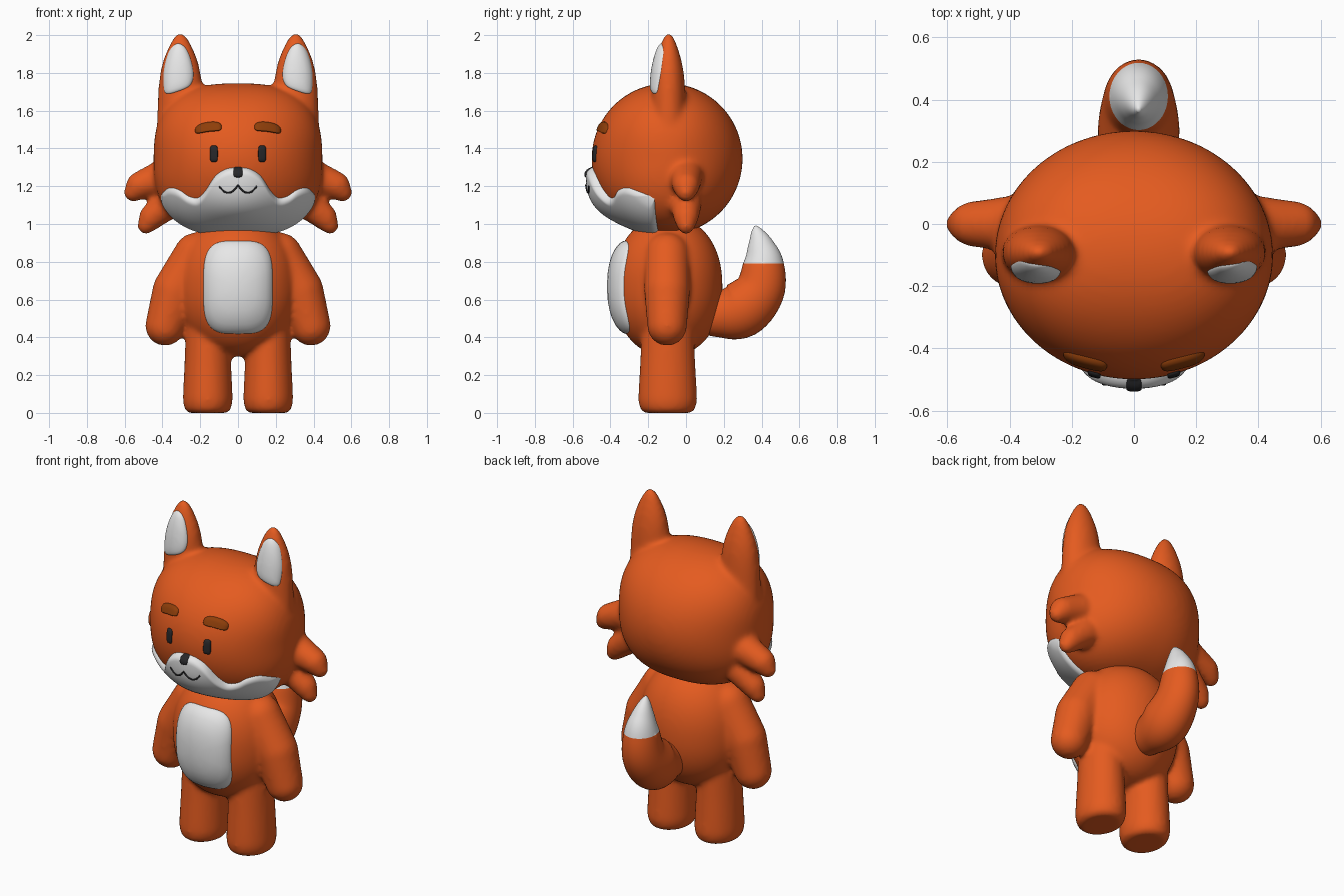
import bpy
import bmesh
from math import sin, cos, asin, acos, exp, sqrt, pi, copysign
from mathutils import Vector
from mathutils.bvhtree import BVHTree

default_cube = bpy.data.objects.get("Cube")
if default_cube:
    bpy.data.objects.remove(default_cube, do_unlink=True)


def material(name, red, green, blue):
    mat = bpy.data.materials.new(name)
    mat.use_nodes = True
    mat.diffuse_color = (red, green, blue, 1)
    shader = next(n for n in mat.node_tree.nodes if n.type == "BSDF_PRINCIPLED")
    shader.inputs["Base Color"].default_value = (red, green, blue, 1)
    shader.inputs["Roughness"].default_value = 0.6
    return mat


orange = material("orange_fur", 0.78, 0.105, 0.014)
white = material("white_fur", 0.8, 0.8, 0.8)
brown = material("brown_brow", 0.27, 0.048, 0.003)
black = material("black", 0.02, 0.02, 0.022)


# ---------- helpers ----------
def finish(name, bm, *mats):
    bmesh.ops.recalc_face_normals(bm, faces=bm.faces)
    mesh = bpy.data.meshes.new(name)
    bm.to_mesh(mesh)
    bm.free()
    for mat in mats:
        mesh.materials.append(mat)
    for poly in mesh.polygons:
        poly.use_smooth = True
    obj = bpy.data.objects.new(name, mesh)
    bpy.context.collection.objects.link(obj)
    return obj


def fuse(obj, iterations):
    """Melt overlapping solids into one soft skin and apply the result."""
    remesh = obj.modifiers.new("fuse", "REMESH")
    remesh.mode = "VOXEL"
    remesh.voxel_size = 0.014
    soften = obj.modifiers.new("soften", "SMOOTH")
    soften.factor = 0.5
    soften.iterations = iterations
    graph = bpy.context.evaluated_depsgraph_get()
    mesh = bpy.data.meshes.new_from_object(obj.evaluated_get(graph))
    obj.modifiers.clear()
    obj.data = mesh
    mesh.materials.clear()
    mesh.materials.append(orange)
    for poly in mesh.polygons:
        poly.use_smooth = True
        poly.material_index = 0


def spline(points, steps, closed=False):
    """Catmull-Rom samples through the points."""
    pts = [Vector(p) for p in points]
    n = len(pts)
    pick = (lambda i: pts[i % n]) if closed else (lambda i: pts[max(0, min(n - 1, i))])
    out = []
    for i in range(n if closed else n - 1):
        a, b, c, d = (pick(i + k) for k in (-1, 0, 1, 2))
        for s in range(steps):
            t = s / steps
            out.append(b + (c - a) * (t / 2) + (a * 2 - b * 5 + c * 4 - d) * (t * t / 2)
                       + (b * 3 - a - c * 3 + d) * (t ** 3 / 2))
    if not closed:
        out.append(pts[-1])
    return out


def loft(bm, rings):
    """Skin closed rings of equal length and cap both ends."""
    rows = [[bm.verts.new(p) for p in ring] for ring in rings]
    for low, high in zip(rows, rows[1:]):
        for i in range(len(low)):
            bm.faces.new((low[i - 1], low[i], high[i], high[i - 1]))
    bm.faces.new(rows[0][::-1])
    bm.faces.new(rows[-1])


def turned(bm, x, y, rx, ry, profile):
    """Upright elliptical solid from (height, width factor) pairs."""
    turn = [2 * pi * i / 40 for i in range(40)]
    loft(bm, [[(x + rx * f * cos(a), y + ry * f * sin(a), z) for a in turn]
              for z, f in spline(profile, 4)])


def rounded_ball(bm, centre, radii, axis, power_at):
    """Ellipsoid made boxier along one axis, by a power that may vary around it."""
    made = bmesh.ops.create_uvsphere(bm, u_segments=64, v_segments=40, radius=1)
    for v in made["verts"]:
        along = abs(v.co[axis])
        around = sqrt(max(1e-9, 1 - along * along))
        power = power_at(v.co.z / around)
        v.co *= (along ** power + around ** power) ** (-1 / power)
        v.co = Vector(c + r * p for c, r, p in zip(centre, radii, v.co))


def limb(bm, *balls):
    """Convex skin around balls given as (x, y, z, radius)."""
    verts = []
    for x, y, z, r in balls:
        for j in range(1, 16):
            for i in range(24):
                a, b = 2 * pi * i / 24, pi * j / 16
                verts.append(bm.verts.new((x + r * sin(b) * cos(a),
                                           y + r * sin(b) * sin(a), z + r * cos(b))))
    bmesh.ops.convex_hull(bm, input=verts)
    bmesh.ops.delete(bm, geom=[v for v in verts if not v.link_faces], context="VERTS")


def tree_of(obj):
    mesh = obj.data
    return BVHTree.FromPolygons([v.co for v in mesh.vertices],
                                [p.vertices[:] for p in mesh.polygons])


def front_depth(trees, x, z):
    hits = [t.ray_cast(Vector((x, -2, z)), Vector((0, 1, 0)))[0] for t in trees]
    hits = [h.y for h in hits if h]
    return min(hits) if hits else trees[0].find_nearest(Vector((x, -0.3, z)))[0].y


def pad(name, mat, outline, trees, thick):
    """Soft-edged plate lying on the surface behind an (x, z) outline."""
    centre = sum(outline, Vector((0, 0))) / len(outline)
    rings = []
    for t in (1, 0.995, 0.975, 0.94, 0.88, 0.8, 0.65, 0.5, 0.3, 0.1):
        lift = thick * sqrt(1 - t ** 6) - 0.008 * (t == 1)
        ring = [centre + (p - centre) * t for p in outline]
        rings.append([(p.x, front_depth(trees, p.x, p.y) - lift, p.y) for p in ring])
    bm = bmesh.new()
    loft(bm, rings)
    return finish(name, bm, mat)


def rounded_box(x, z, w, h, power=0.5, lean=0, arch=0):
    out = []
    for i in range(56):
        a = 2 * pi * i / 56
        dx = w * copysign(abs(cos(a)) ** power, cos(a))
        dz = h * copysign(abs(sin(a)) ** power, sin(a))
        out.append(Vector((x + dx, z + dz + lean * dx - arch * dx * dx)))
    return out


# ---------- head with ears and cheek tufts ----------
HEAD_Y, HEAD_Z, HEAD_R, HEAD_W = -0.1, 1.345, 0.4, 0.447


def head_power(rise):
    """Round seen from above, boxier towards crown and chin."""
    return 2 + 0.7 * rise * rise


bm = bmesh.new()
rounded_ball(bm, (0, HEAD_Y, HEAD_Z), (HEAD_W, HEAD_R, HEAD_R), 0, head_power)
for s in (-1, 1):
    turned(bm, s * 0.305, -0.092, 0.12, 0.09,
           [(1.42, 1.07), (1.6, 1.02), (1.75, 0.95), (1.85, 0.8), (1.94, 0.52),
            (1.995, 0.26), (2.015, 0.05)])
    limb(bm, (s * 0.4, 0, 1.25, 0.09), (s * 0.52, 0, 1.205, 0.073), (s * 0.556, 0, 1.166, 0.049))
    limb(bm, (s * 0.37, 0, 1.11, 0.085), (s * 0.455, 0, 1.04, 0.068), (s * 0.487, 0, 0.992, 0.047))
head = finish("head", bm, orange)
fuse(head, 12)

# ---------- body with arms and legs ----------
bm = bmesh.new()
rounded_ball(bm, (0, -0.095, 0.67), (0.318, 0.288, 0.37), 2, lambda rise: 2.2)
for s in (-1, 1):
    limb(bm, (s * 0.22, -0.1, 0.835, 0.12), (s * 0.33, -0.1, 0.65, 0.122),
         (s * 0.386, -0.1, 0.46, 0.105))
    turned(bm, s * 0.16, -0.097, 0.131, 0.155,
           [(0, 0.78), (0.012, 0.9), (0.05, 0.99), (0.1, 1), (0.3, 0.93), (0.5, 0.88)])
body = finish("body", bm, orange)
fuse(body, 10)

# ---------- tail with white tip ----------
path = spline([(0.05, 0.52, 0.09), (0.165, 0.52, 0.12), (0.29, 0.545, 0.15),
               (0.39, 0.65, 0.133), (0.41, 0.79, 0.108), (0.395, 0.89, 0.07),
               (0.375, 0.96, 0.032), (0.366, 0.99, 0.006)], 6)
rings = []
for i, (y, z, r) in enumerate(path):
    step = path[min(i + 1, len(path) - 1)] - path[max(i - 1, 0)]
    side = Vector((-step.y, step.x)).normalized() * r
    rings.append([(0.015 + 0.87 * r * cos(a), y + side.x * sin(a), z + side.y * sin(a))
                  for a in (2 * pi * k / 40 for k in range(40))])
bm = bmesh.new()
loft(bm, rings)
TIP = 0.79
bmesh.ops.bisect_plane(bm, geom=bm.verts[:] + bm.edges[:] + bm.faces[:],
                       plane_co=(0, 0, TIP), plane_no=(0, 0, 1))
for f in bm.faces:
    f.material_index = int(f.calc_center_median().z > TIP)
finish("tail", bm, orange, white)


# ---------- muzzle and cheeks, wrapped round the lower face ----------
def head_radius(x, a):
    p = head_power(sin(a))
    return HEAD_R * (1 - (abs(x) / HEAD_W) ** p) ** (1 / p)


edge = spline([(0, 1.3), (0.06, 1.293), (0.12, 1.255), (0.17, 1.18), (0.21, 1.14),
               (0.26, 1.147), (0.31, 1.18), (0.36, 1.193), (0.395, 1.17), (0.41, 1.145)], 5)
rings = []
for x, top in [(-x, z) for x, z in edge[:0:-1]] + [(x, z) for x, z in edge]:
    start = end = 1
    for _ in range(12):
        start = asin(min(0.95, (HEAD_Z - top) / head_radius(x, start)))
        end = acos((0.04 + 0.15 * x * x) / head_radius(x, end))
    outer, inner = [], []
    for k in range(37):
        v = (1 - cos(pi * k / 36)) / 2
        a = start + (end - start) * v
        radius = head_radius(x, a)
        margin = min(min(v, 1 - v) * (end - start) * radius, 0.41 - abs(x))
        t = max(0, min(1, margin / 0.03))
        bulge = 0.045 * exp(-((a - 0.52) / 0.38) ** 2 - (x / 0.2) ** 2)
        lift = sqrt(1 - (1 - t) ** 2) * (0.028 + bulge) - 0.012
        for row, r in ((outer, radius + lift), (inner, radius - 0.03)):
            row.append((x * (1 + lift), HEAD_Y - r * cos(a), HEAD_Z - r * sin(a)))
    rings.append(outer + inner[::-1])
bm = bmesh.new()
loft(bm, rings)
muzzle = finish("muzzle", bm, white)

# ---------- plates on the face, ears and belly ----------
face, torso = [tree_of(head), tree_of(muzzle)], [tree_of(body)]
pad("belly", white, rounded_box(0, 0.665, 0.184, 0.247, 0.55), torso, 0.036)
pad("nose", black, rounded_box(0, 1.275, 0.025, 0.028, 0.6), face, 0.009)
ear_shape = [(0.322, 1.955), (0.365, 1.915), (0.392, 1.82), (0.394, 1.73), (0.378, 1.69),
             (0.31, 1.705), (0.253, 1.735), (0.236, 1.79), (0.25, 1.87), (0.28, 1.935)]
for s, label in ((1, "left"), (-1, "right")):
    inset = [Vector((s * x, z)) for x, z in spline(ear_shape, 5, closed=True)]
    pad(label + "_inner_ear", white, inset, face[:1], 0.016)
    pad(label + "_eye", black, rounded_box(s * 0.128, 1.372, 0.021, 0.044), face, 0.012)
    pad(label + "_eyebrow", brown,
        rounded_box(s * 0.157, 1.514, 0.07, 0.026, 0.6, -0.13 * s, 2), face, 0.018)

# ---------- mouth line ----------
line = bpy.data.curves.new("mouth", "CURVE")
line.dimensions = "3D"
line.bevel_depth = 0.0045
line.use_fill_caps = True
stroke = line.splines.new("POLY")
stroke.points.add(40)
for i, point in enumerate(stroke.points):
    x = (i - 20) / 200
    z = 1.165 + 0.038 * ((abs(x) - 0.052) / 0.05) ** 2
    point.co = (x, front_depth(face, x, z) - 0.002, z, 1)
line.materials.append(black)
bpy.context.collection.objects.link(bpy.data.objects.new("mouth", line))
